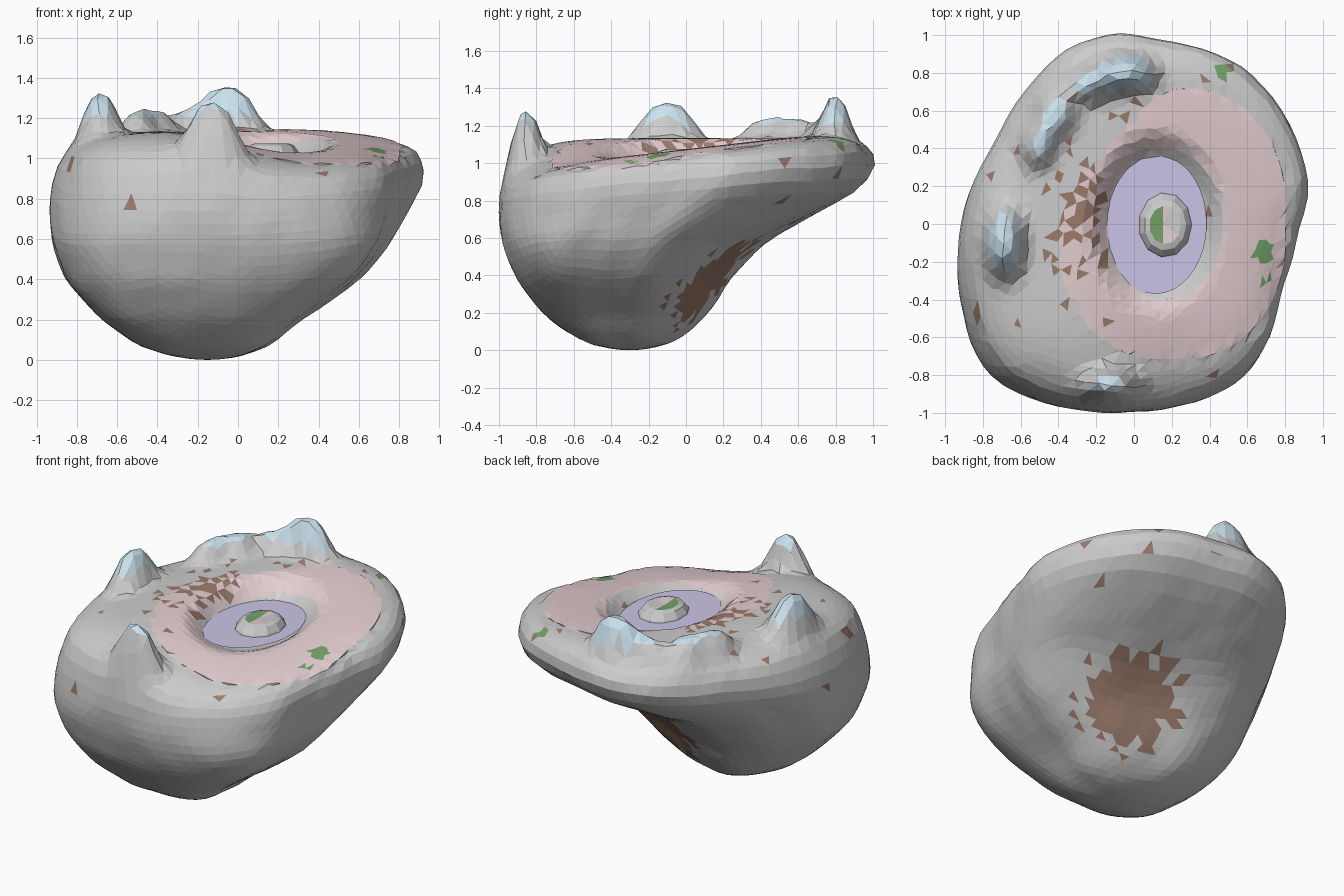
import bpy, bmesh, math, random
from mathutils import Vector, noise

if "Cube" in bpy.data.objects:
    bpy.data.objects.remove(bpy.data.objects["Cube"])

random.seed(4)
COLORS = {"rock": None, "pink_ground": (0.78, 0.62, 0.64, 1), "ice_blue": (0.6, 0.76, 0.86, 1),
          "earth_brown": (0.33, 0.2, 0.15, 1), "moss_green": (0.17, 0.36, 0.14, 1),
          "water_purple": (0.6, 0.55, 0.8, 1)}
MATS = []
for name, col in COLORS.items():
    m = bpy.data.materials.new(name)
    m.diffuse_color = col or (0.8, 0.8, 0.8, 1)
    m.use_nodes = True
    m.node_tree.nodes["Principled BSDF"].inputs["Base Color"].default_value = m.diffuse_color
    MATS.append(m)
ROCK, PINK, BLUE, BROWN, GREEN, PURPLE = range(6)

# Plan outline of the island and its extents (z, xmin, xmax, ymin, ymax) by height
OUTLINE = [(0.93, 0.18), (0.84, 0.5), (0.71, 0.7), (0.45, 0.89), (0.15, 0.96), (-0.1, 1.01),
           (-0.35, 0.95), (-0.57, 0.75), (-0.74, 0.47), (-0.88, 0.22), (-0.93, -0.1),
           (-0.89, -0.4), (-0.8, -0.69), (-0.7, -0.82), (-0.55, -0.9), (-0.3, -0.98), (0, -1.0),
           (0.35, -0.92), (0.6, -0.78), (0.74, -0.6), (0.8, -0.3), (0.87, 0)]
LEVELS = [(0, -0.15, -0.15, -0.3, -0.3), (0.05, -0.43, 0.12, -0.55, -0.07),
          (0.2, -0.67, 0.31, -0.76, 0.09), (0.4, -0.84, 0.62, -0.91, 0.22),
          (0.6, -0.915, 0.78, -0.98, 0.4), (0.75, -0.93, 0.85, -1, 0.73),
          (0.9, -0.93, 0.945, -1, 0.98), (1.0, -0.93, 0.945, -1, 1.05)]
# Peaks: x, y, height, width x, width y
PEAKS = [(-0.12, -0.865, 0.25, 0.14, 0.09), (-0.69, -0.1, 0.215, 0.1, 0.17),
         (-0.04, 0.8, 0.22, 0.14, 0.09), (-0.24, 0.745, 0.12, 0.13, 0.09),
         (-0.42, 0.6, 0.12, 0.11, 0.14), (-0.51, 0.42, 0.11, 0.09, 0.12)]


def smooth(a, b, x):
    t = min(1, max(0, (x - a) / (b - a)))
    return t * t * (3 - 2 * t)


POLAR = sorted((math.atan2(y, x / 0.925) % math.tau, math.hypot(x / 0.925, y)) for x, y in OUTLINE)
POLAR = [(POLAR[-1][0] - math.tau, POLAR[-1][1])] + POLAR + [(POLAR[0][0] + math.tau, POLAR[0][1])]


def rho(a):
    a %= math.tau
    for (a0, r0), (a1, r1) in zip(POLAR, POLAR[1:]):
        if a0 <= a <= a1:
            return r0 + (r1 - r0) * (a - a0) / (a1 - a0)


def section(a, z):
    z = min(max(z, 0), 0.9999)
    for lo, hi in zip(LEVELS, LEVELS[1:]):
        if lo[0] <= z <= hi[0]:
            t = (math.sqrt(z) - math.sqrt(lo[0])) / (math.sqrt(hi[0]) - math.sqrt(lo[0]))
            x0, x1, y0, y1 = (p + (q - p) * t for p, q in zip(lo[1:], hi[1:]))
            break
    d = (a - math.radians(62) + math.pi) % math.tau - math.pi
    r = rho(a) * (1 - 0.12 * math.exp(-(d / 0.5) ** 2 - ((z - 0.4) / 0.17) ** 2))
    full = 0.16 if math.sin(a) > 0 else 0.09
    r *= 1 + full * max(0, -math.sin(2 * a)) * (1 - smooth(0.5, 0.85, z))
    return Vector(((x0 + x1) / 2 + (x1 - x0) / 2 * r * math.cos(a),
                   (y0 + y1) / 2 + (y1 - y0) / 2 * r * math.sin(a), z))


def pink_outer(x, y):
    px, py = (x - 0.2) / 0.6, y / 0.71
    s2 = math.sin(2 * math.atan2(py, px))
    k = 0.06 * abs(s2) if py < 0 else (0.07 if px > 0 else 0.19) * s2
    return math.hypot(px, py) / (1 + k)


def pink_inner(x, y):
    return math.hypot((x - 0.16) / 0.31, y / 0.4)


def ground(x, y, s, zr):
    k = smooth(-0.4, 0.4, x)
    z = 1.135 - 0.06 * k + 0.115 * y * k
    z = zr + (z - zr) * math.sqrt(max(0, 1 - s ** 6.5))
    z = 0.98 + (z - 0.98) * smooth(0.75, 1.4, math.hypot((x - 0.12) / 0.27, y / 0.37))
    for px, py, h, wx, wy in PEAKS:
        d = ((x - px) / wx) ** 2 + ((y - py) / wy) ** 2
        z += h * math.exp(-d ** 1.5)
    return z


def place(v):
    a = math.atan2(v.y, v.x)
    th = math.acos(max(-1, min(1, v.z)))
    zr = 0.88 + 0.1 * math.sin(a) + 0.03 * math.cos(a)
    if th > math.pi / 2:
        return section(a, zr * (1 - math.sin(th - math.pi / 2)))
    s = math.sqrt(2) * math.sin(th / 2)
    rim, c = section(a, zr), Vector((0.12, 0, 0))
    p = c + (rim - c) * s
    # pull nearby vertices onto the edges of the pink ground
    for f, cx, tol in ((pink_outer, 0.2, 0.04), (pink_inner, 0.16, 0.07)):
        q = f(p.x, p.y)
        if abs(q - 1) < tol:
            p.x, p.y = cx + (p.x - cx) / q, p.y / q
    p.z = ground(p.x, p.y, s, zr)
    return p


def paint(f):
    c = f.calc_center_median()
    if c.z > 1.215:
        return BLUE
    cave = (c - Vector((0.14, 0.12, 0.4))).length
    if c.z < 0.75:
        return BROWN if cave < 0.24 or (cave < 0.36 and random.random() < 0.4) else ROCK
    if f.normal.z > 0.2:
        for gx, gy, r in ((0.69, -0.15, 0.055), (0.48, 0.8, 0.035), (0.7, -0.3, 0.025)):
            if math.hypot(c.x - gx, c.y - gy) < r:
                return GREEN
        near = math.exp(-((c.x + 0.28) / 0.17) ** 2 - ((c.y - 0.02) / 0.27) ** 2)
        if c.x < -0.12 and random.random() < 0.5 * near:
            return BROWN
    if pink_outer(c.x, c.y) < 1 < pink_inner(c.x, c.y) and c.z > 0.93 and f.normal.z > 0.4:
        return PINK
    return BROWN if random.random() < 0.008 else ROCK


def finish(name, bm):
    bmesh.ops.recalc_face_normals(bm, faces=bm.faces)
    me = bpy.data.meshes.new(name)
    bm.to_mesh(me)
    bm.free()
    for m in MATS:
        me.materials.append(m)
    ob = bpy.data.objects.new(name, me)
    bpy.context.collection.objects.link(ob)
    return ob


# Island: an icosphere wrapped onto the rock shape, flat faced
bm = bmesh.new()
bmesh.ops.create_icosphere(bm, subdivisions=5, radius=1)
sides = []
for v in bm.verts:
    d = v.co.normalized()
    if d.z > -0.98:
        d = (d + 0.015 * Vector([random.uniform(-1, 1) for _ in range(3)])).normalized()
    v.co = place(d)
    if -0.97 < d.z < 0.12:
        sides.append(v)
# Soften the sides and underside, then roughen them slightly
for _ in range(3):
    bmesh.ops.smooth_vert(bm, verts=sides, factor=0.5, use_axis_x=True, use_axis_y=True, use_axis_z=True)
bm.normal_update()
for v in sides:
    v.co += v.normal * (0.004 + 0.007 * noise.noise(v.co * 6))
bm.normal_update()
for f in bm.faces:
    f.material_index = paint(f)
finish("island", bm)

# Pond: thin flat oval sheet
bm = bmesh.new()
bmesh.ops.create_circle(bm, cap_ends=True, segments=36, radius=1)
for v in bm.verts:
    v.co = Vector((0.115 + 0.27 * v.co.x, 0.37 * v.co.y, 1.02))
for f in bm.faces:
    f.material_index = PURPLE
finish("pond", bm)

# Islet: low mound with a mossy, slightly sunken top
bm = bmesh.new()
N = 11
rings = []
for r, z in ((1.1, 0.99), (0.98, 1.03), (0.8, 1.065), (0.6, 1.075)):
    rings.append([bm.verts.new((0.165 + 0.14 * r * math.cos(i * math.tau / N),
                                -0.005 + 0.17 * r * math.sin(i * math.tau / N), z)) for i in range(N)])
top = bm.verts.new((0.155, 0, 1.07))
for lo, hi in zip(rings, rings[1:]):
    for i in range(N):
        j = (i + 1) % N
        bm.faces.new((lo[i], lo[j], hi[j], hi[i]))
for i in range(N):
    f = bm.faces.new((rings[-1][i], rings[-1][(i + 1) % N], top))
    f.material_index = GREEN if 3 <= i <= 7 else PINK if i in (2, 8, 9) else ROCK
finish("islet", bm)
